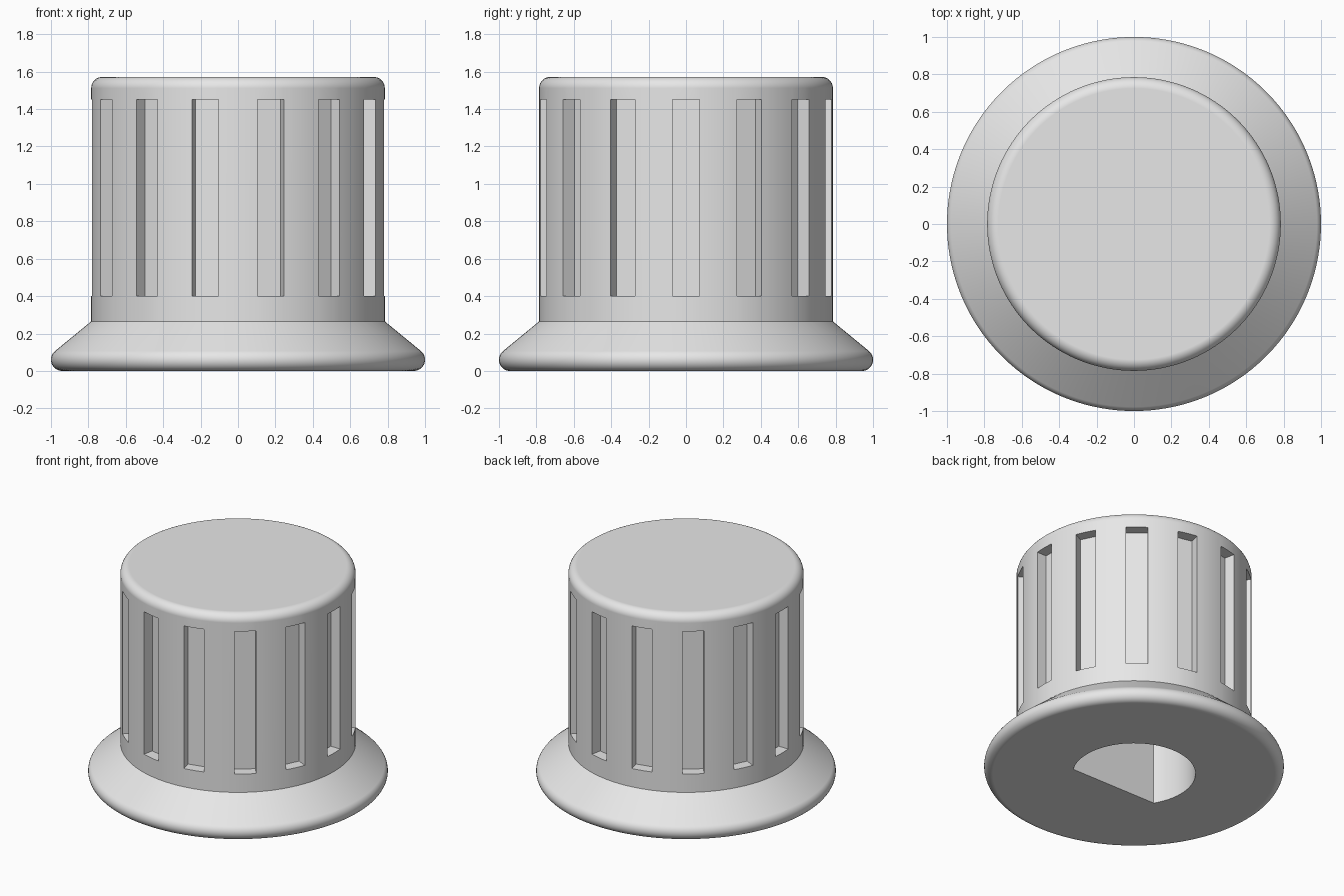
import bpy, bmesh, math
from mathutils import Matrix, Vector

if "Cube" in bpy.data.objects:
    bpy.data.objects.remove(bpy.data.objects["Cube"])

SEGMENTS = 140
SLOTS = 14

grey = bpy.data.materials.new("light_grey")
grey.diffuse_color = (0.8, 0.8, 0.8, 1.0)
grey.use_nodes = True
grey.node_tree.nodes["Principled BSDF"].inputs["Base Color"].default_value = grey.diffuse_color


def make_object(name, bm):
    bmesh.ops.recalc_face_normals(bm, faces=bm.faces)
    mesh = bpy.data.meshes.new(name)
    bm.to_mesh(mesh)
    bm.free()
    obj = bpy.data.objects.new(name, mesh)
    bpy.context.collection.objects.link(obj)
    return obj


def arc(cx, cz, r, start, end, steps):
    angles = [math.radians(start + (end - start) * i / steps) for i in range(steps + 1)]
    return [(cx + r * math.cos(a), cz + r * math.sin(a)) for a in angles]


# Knob body: rounded skirt rim, cone, straight grip, rounded top edge
profile = arc(0.94, 0.06, 0.06, -90, 50.6, 12)
profile += [(0.785, 0.265)]
profile += arc(0.725, 1.512, 0.06, 0, 90, 8)

bm = bmesh.new()
rings = []
for r, z in profile:
    rings.append([bm.verts.new((r * math.cos(2 * math.pi * i / SEGMENTS),
                                r * math.sin(2 * math.pi * i / SEGMENTS), z))
                  for i in range(SEGMENTS)])
for low, high in zip(rings, rings[1:]):
    for i in range(SEGMENTS):
        j = (i + 1) % SEGMENTS
        bm.faces.new((low[i], low[j], high[j], high[i]))
bm.faces.new(rings[0])
bm.faces.new(rings[-1])
knob = make_object("knob", bm)
knob.data.materials.append(grey)

# Grip slots: a ring of boxes, plus the D-shaped shaft hole
bm = bmesh.new()
for k in range(SLOTS):
    turn = Matrix.Rotation(2 * math.pi * k / SLOTS, 4, 'Z')
    place = Matrix.Translation((0.805, 0, 0.925))
    size = Matrix.Diagonal((0.20, 0.145, 1.05, 1))
    bmesh.ops.create_cube(bm, size=1, matrix=turn @ place @ size)

hole_r, flat_y, depth = 0.41, -0.213, 1.1
start = math.degrees(math.asin(flat_y / hole_r))
outline = arc(0, 0, hole_r, start, 180 - start, 48)
base = bm.faces.new([bm.verts.new((x, y, -0.2)) for x, y in outline])
grown = bmesh.ops.extrude_face_region(bm, geom=[base])
bmesh.ops.translate(bm, vec=Vector((0, 0, depth + 0.2)),
                    verts=[g for g in grown["geom"] if isinstance(g, bmesh.types.BMVert)])
cutter = make_object("slot_and_hole_cutter", bm)
cutter.data.materials.append(grey)
cutter.hide_render = True

# Cut, then shade with crisp edges
bpy.context.view_layer.objects.active = knob
knob.select_set(True)
cut = knob.modifiers.new("cut", 'BOOLEAN')
cut.operation = 'DIFFERENCE'
cut.solver = 'EXACT'
cut.object = cutter
bpy.ops.object.modifier_apply(modifier=cut.name)
bpy.data.objects.remove(cutter)

bpy.ops.object.shade_smooth_by_angle(angle=math.radians(30))
weighted = knob.modifiers.new("weighted_normals", 'WEIGHTED_NORMAL')
weighted.keep_sharp = True
